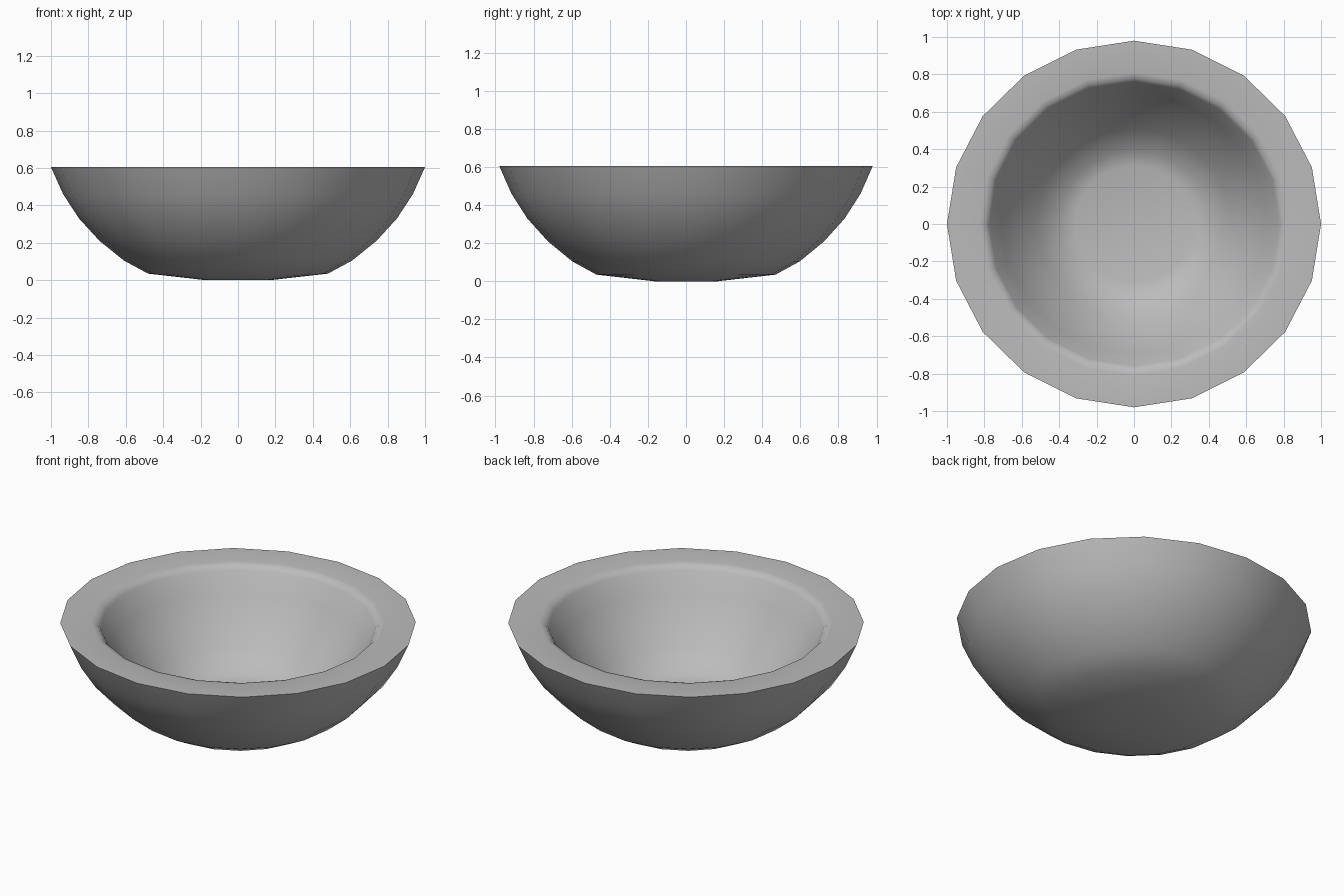
import bpy
import bmesh
import math

if "Cube" in bpy.data.objects:
    bpy.data.objects.remove(bpy.data.objects["Cube"])

SIDES = 20
Y_SCALE = 0.98

# Cross-section (radius, height): underside, outer wall, flat rim, thick inner wall, floor
outer = [(0.17, 0.0), (0.48, 0.035), (0.61, 0.105), (0.74, 0.21),
         (0.85, 0.33), (0.935, 0.46), (1.0, 0.605)]
inner = [(0.825, 0.605), (0.795, 0.598), (0.775, 0.575), (0.71, 0.46), (0.64, 0.36),
         (0.52, 0.21), (0.40, 0.11), (0.32, 0.09)]

# Revolve the section into a closed bowl
bm = bmesh.new()
rings = []
for r, z in outer + inner:
    rings.append([bm.verts.new((r * math.cos(2 * math.pi * i / SIDES),
                                r * math.sin(2 * math.pi * i / SIDES) * Y_SCALE, z))
                  for i in range(SIDES)])
for a, b in zip(rings, rings[1:]):
    for i in range(SIDES):
        j = (i + 1) % SIDES
        bm.faces.new((a[i], a[j], b[j], b[i]))
bm.faces.new(rings[0][::-1])
bm.faces.new(rings[-1])
bmesh.ops.recalc_face_normals(bm, faces=bm.faces)

mesh = bpy.data.meshes.new("bowl")
bm.to_mesh(mesh)
bm.free()
bowl = bpy.data.objects.new("bowl", mesh)
bpy.context.collection.objects.link(bowl)

# Smooth walls with a crisp outer rim
bpy.context.view_layer.objects.active = bowl
bowl.select_set(True)
bpy.ops.object.shade_smooth_by_angle(angle=math.radians(60))

# Slightly darker grey
mat = bpy.data.materials.new("bowl_grey")
mat.diffuse_color = (0.5, 0.5, 0.5, 1)
mat.use_nodes = True
mat.node_tree.nodes["Principled BSDF"].inputs["Base Color"].default_value = mat.diffuse_color
mesh.materials.append(mat)
